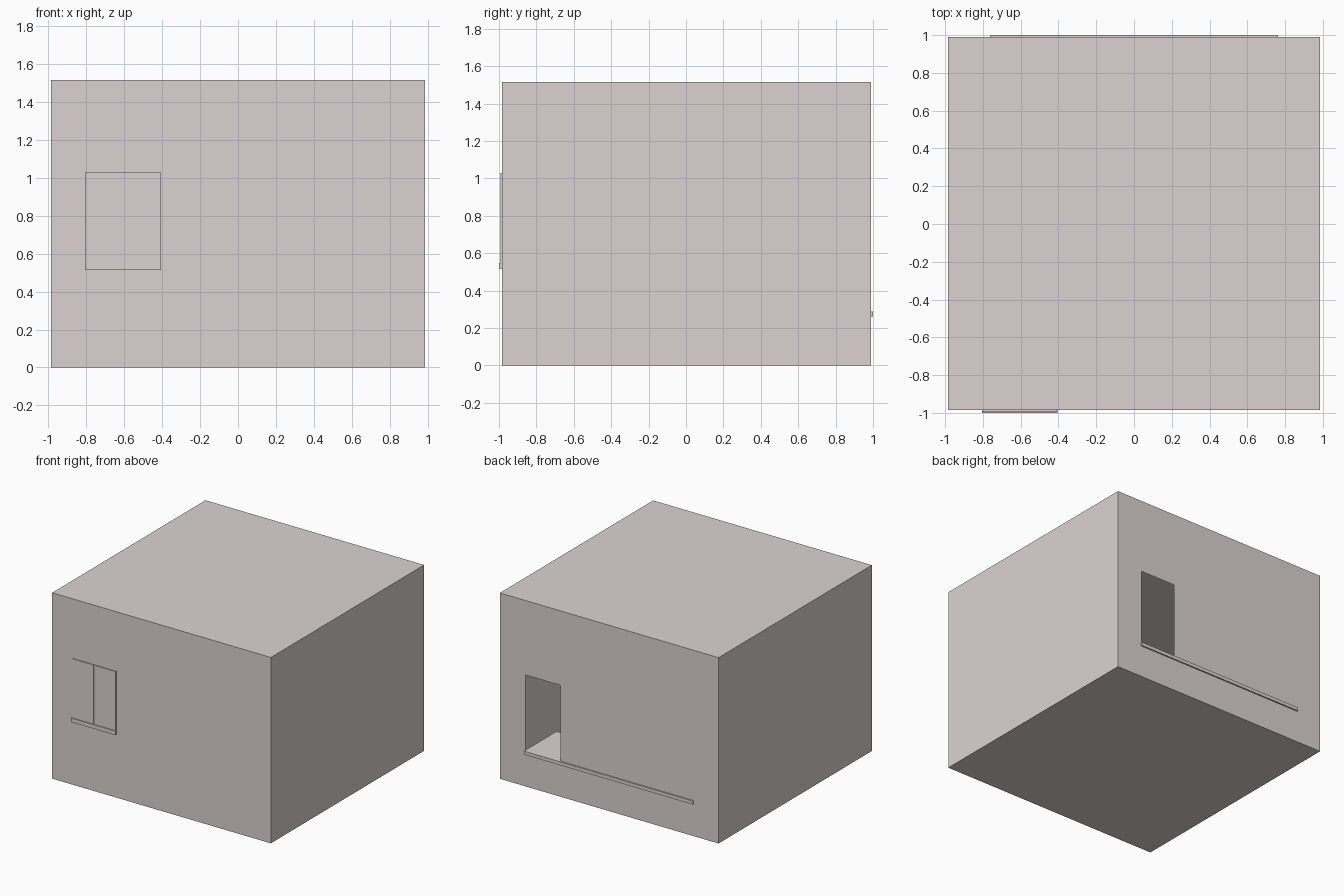
import bpy, bmesh

if "Cube" in bpy.data.objects:
    bpy.data.objects.remove(bpy.data.objects["Cube"])

W, FRONT, BACK, H = 0.986, -0.985, 0.989, 1.515

# Warm pale plaster
plaster = bpy.data.materials.new("pale_plaster")
plaster.diffuse_color = (0.71, 0.65, 0.635, 1)
plaster.use_nodes = True
plaster.node_tree.nodes["Principled BSDF"].inputs["Base Color"].default_value = plaster.diffuse_color


def make_object(name, bm):
    mesh = bpy.data.meshes.new(name)
    bm.to_mesh(mesh)
    bm.free()
    mesh.materials.append(plaster)
    obj = bpy.data.objects.new(name, mesh)
    bpy.context.collection.objects.link(obj)
    return obj


def box_bmesh(x, y, z):
    bm = bmesh.new()
    bmesh.ops.create_cube(bm, size=1)
    for v in bm.verts:
        v.co = [lo + (c + 0.5) * (hi - lo) for c, (lo, hi) in zip(v.co, (x, y, z))]
    return bm


def box(name, x, y, z):
    return make_object(name, box_bmesh(x, y, z))


# Hollow thin-walled room with a doorway cut through its back wall
door_x, door_z = (0.441, 0.757), (0.28, 0.908)
bm = box_bmesh((-W, W), (FRONT, BACK), (0, H))
for axis, cuts in ((0, door_x), (2, door_z)):
    for c in cuts:
        point, normal = [0, 0, 0], [0, 0, 0]
        point[axis], normal[axis] = c, 1
        bmesh.ops.bisect_plane(bm, geom=bm.verts[:] + bm.edges[:] + bm.faces[:],
                               plane_co=point, plane_no=normal)
hole = []
for f in bm.faces:
    c = f.calc_center_median()
    if c.y > BACK - 0.001 and door_x[0] < c.x < door_x[1] and door_z[0] < c.z < door_z[1]:
        hole.append(f)
bmesh.ops.delete(bm, geom=hole, context='FACES')
bmesh.ops.dissolve_limit(bm, angle_limit=0.01, verts=bm.verts[:], edges=bm.edges[:])
make_object("room_shell", bm)

# Long ledge passing through the back wall into the room
box("back_ledge", (-0.762, 0.762), (0.58, 1.0), (0.262, 0.29))

# Front window: two panes meeting in the middle over a small sill
cx = -0.606
for name, x in (("left_pane", (cx - 0.198, cx - 0.0005)),
                ("right_pane", (cx + 0.0005, cx + 0.198))):
    box(name, x, (FRONT - 0.008, FRONT + 0.008), (0.54, 1.03))
box("window_sill", (cx - 0.2, cx + 0.2), (-1.0, FRONT + 0.008), (0.515, 0.548))
